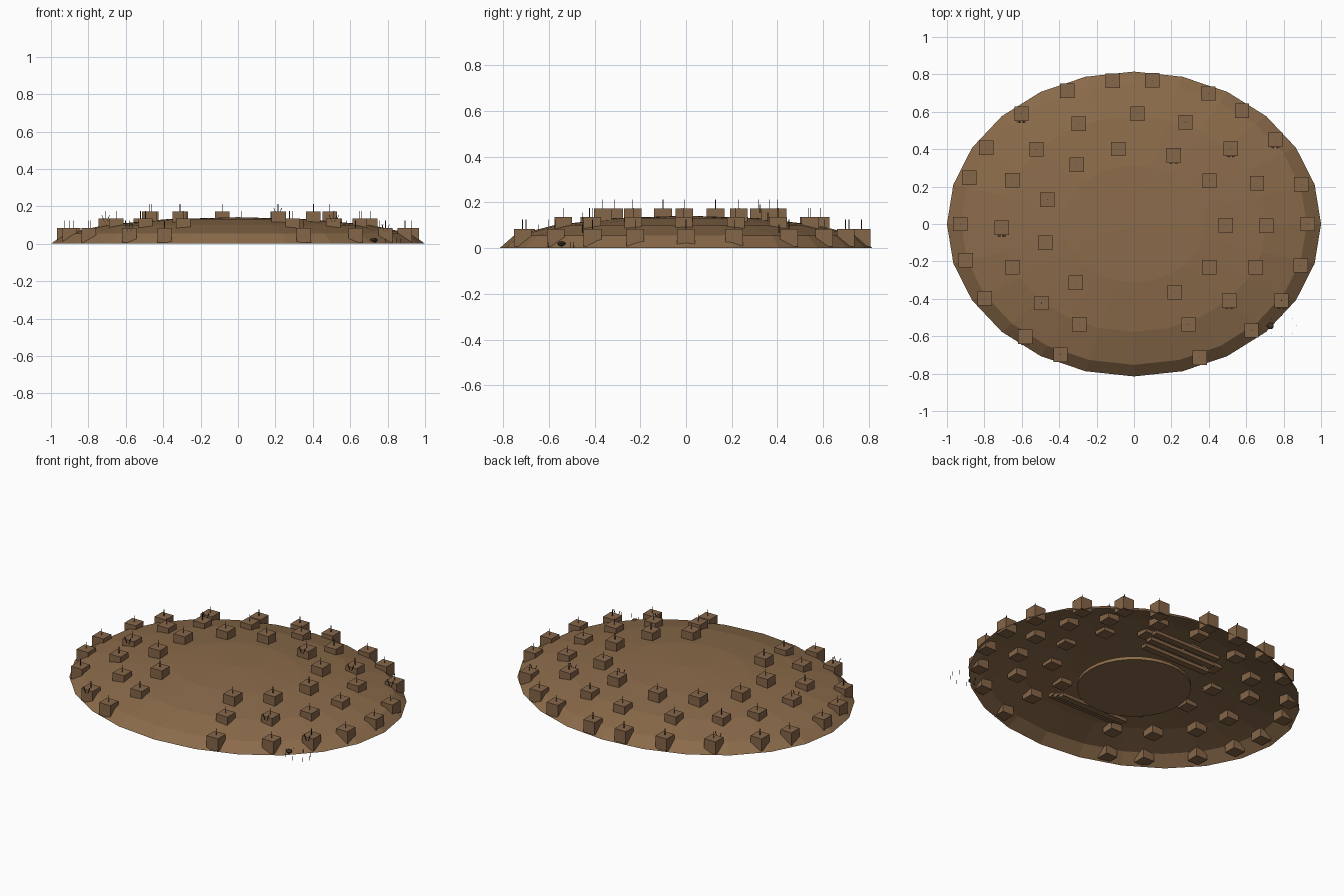
import bpy, bmesh, math
from mathutils import Matrix, Vector

if "Cube" in bpy.data.objects:
    bpy.data.objects.remove(bpy.data.objects["Cube"])


def material(name, rgb):
    m = bpy.data.materials.new(name)
    m.diffuse_color = (*rgb, 1)
    m.use_nodes = True
    m.node_tree.nodes["Principled BSDF"].inputs["Base Color"].default_value = m.diffuse_color
    return m


EARTH = material("earth brown", (0.258, 0.147, 0.069))
HUT = material("hut brown", (0.235, 0.133, 0.066))
DARK = material("dark wood", (0.05, 0.032, 0.02))


def finish(name, bm, mat):
    me = bpy.data.meshes.new(name)
    bm.to_mesh(me)
    bm.free()
    me.materials.append(mat)
    ob = bpy.data.objects.new(name, me)
    bpy.context.collection.objects.link(ob)
    return ob


def box(bm, loc, size, tilt=0.0):
    m = Matrix.Translation(loc) @ Matrix.Rotation(tilt, 4, 'Y') @ Matrix.Diagonal((*size, 1))
    bmesh.ops.create_cube(bm, size=1, matrix=m)


# Mound: open half ellipsoid, 24 sides and 4 rings
bm = bmesh.new()
bmesh.ops.create_uvsphere(bm, u_segments=24, v_segments=8, radius=1)
bmesh.ops.delete(bm, geom=[v for v in bm.verts if v.co.z < -0.01], context='VERTS')
bmesh.ops.scale(bm, vec=(1, 0.815, 0.142), verts=bm.verts)
finish("mound", bm, EARTH)

# Huts in three terraces: x radius, y radius, centre height, angles
TIERS = [
    ("outer", 0.93, 0.772, 0.046, [112.5, 97, 84, 64.7, 51.6, 35.7, 15.9, 0, -16.7, -32, -47.5, -67.8,
                                   -115, -128.7, -149, -165.4, -180, 161.4, 148.2, 130.3]),
    ("middle", 0.708, 0.59, 0.097, [114.6, 88.5, 67.1, 43, 21.7, -1, -23, -44.1, -65.6,
                                    -114.5, -134.3, -157, -178, 156.7, 137.4]),
    ("inner", 0.49, 0.407, 0.134, [128.7, 100, 64.3, 34.5, -1, -34.8, -63.5, -129.6, -165.7, 161.5]),
]
SPIKED = {35.7, -32, -128.7, 130.3, 43, -44.1, -178, 64.3}
S = 0.077
huts, poles, spikes = bmesh.new(), bmesh.new(), bmesh.new()
for tier, rx, ry, z, angles in TIERS:
    for a in angles:
        t = math.radians(a)
        p = Vector((rx * math.cos(t), ry * math.sin(t), z))
        box(huts, p, (S, S, S))
        box(poles, p + Vector((0, 0, S / 2 + 0.018)), (0.003, 0.003, 0.044))
        if a in SPIKED:  # pair of leaning sticks at the front of some huts
            for s in (-1, 1):
                box(spikes, p + Vector((s * 0.014, -S / 2 - 0.005, S / 2)), (0.003, 0.003, 0.04), s * 0.35)
finish("huts", huts, HUT)
finish("roof_poles", poles, DARK)
finish("leaning_sticks", spikes, DARK)

# Hidden round floor under the mound
bm = bmesh.new()
bmesh.ops.create_cone(bm, cap_ends=True, segments=32, radius1=0.32, radius2=0.32, depth=0.02,
                      matrix=Matrix.Translation((0, 0, 0.012)))
finish("inner_floor", bm, EARTH)

# Hidden stepped benches on both sides of the floor
bm = bmesh.new()
for s in (-1, 1):
    for i in range(3):
        box(bm, (0, s * (0.36 + 0.045 * i), 0.03 + 0.022 * i), (0.46, 0.04, 0.02))
finish("inner_benches", bm, HUT)

# Small boulder at the edge with a ring of pegs
bm = bmesh.new()
bmesh.ops.create_uvsphere(bm, u_segments=10, v_segments=6, radius=0.018,
                          matrix=Matrix.Translation((0.73, -0.545, 0.02)) @ Matrix.Diagonal((1, 1, 0.6, 1)))
finish("boulder", bm, DARK)
bm = bmesh.new()
for i in range(8):
    t = i * math.tau / 8
    box(bm, (0.79 + 0.08 * math.cos(t), -0.545 + 0.055 * math.sin(t), 0.014), (0.002, 0.002, 0.026))
finish("edge_pegs", bm, DARK)
